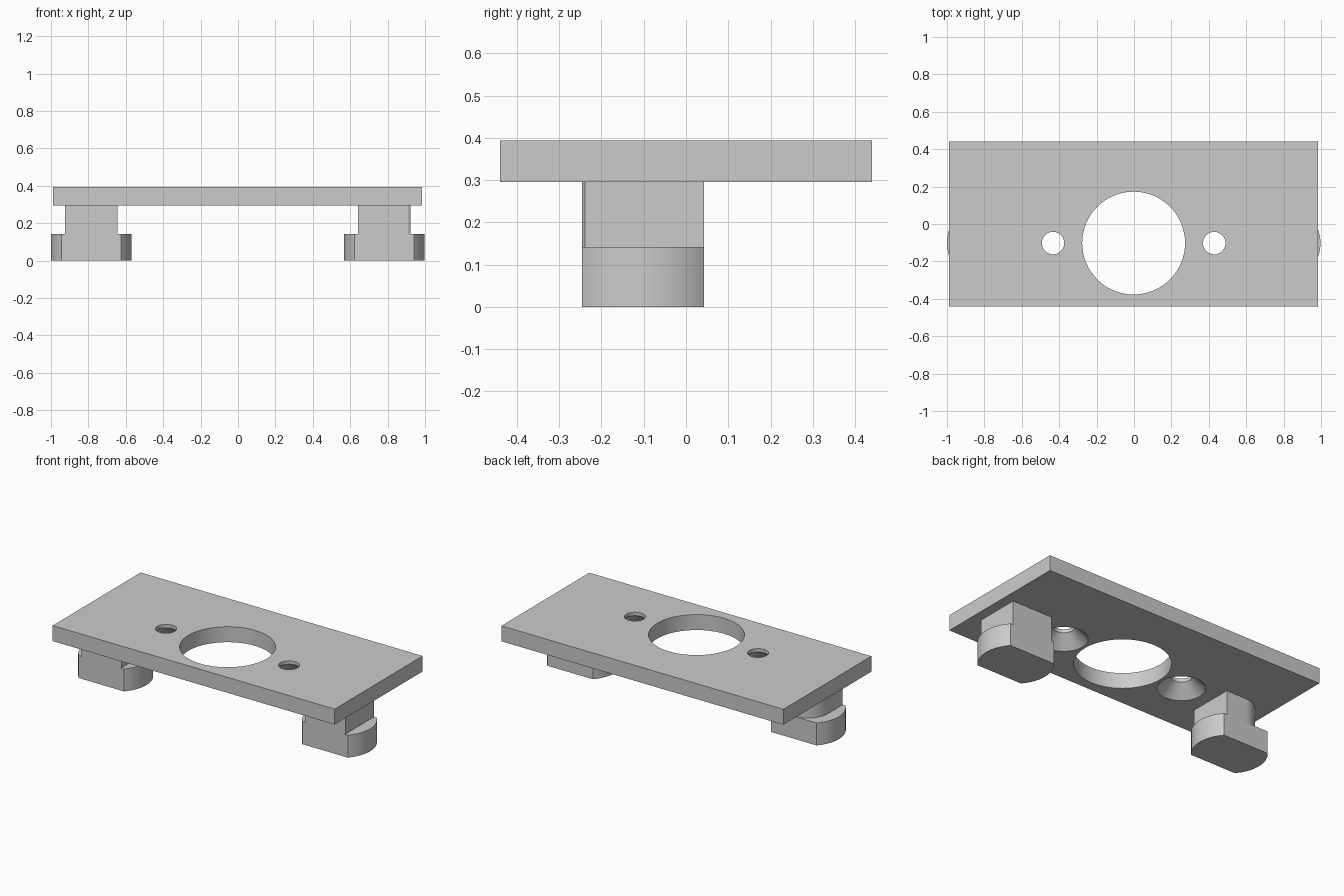
import bpy, bmesh
from math import radians, sin, cos, acos, asin, pi

if "Cube" in bpy.data.objects:
    bpy.data.objects.remove(bpy.data.objects["Cube"])

grey = bpy.data.materials.new("light_grey")
grey.use_nodes = True
grey.diffuse_color = (0.6, 0.6, 0.6, 1)
grey.node_tree.nodes["Principled BSDF"].inputs["Base Color"].default_value = (0.6, 0.6, 0.6, 1)


def loft(name, rings, centre=(0, 0)):
    """Solid through rings of equal point count, each given as (z, points)."""
    bm = bmesh.new()
    loops = [[bm.verts.new((x + centre[0], y + centre[1], z)) for x, y in pts] for z, pts in rings]
    for low, high in zip(loops, loops[1:]):
        for i in range(len(low)):
            j = (i + 1) % len(low)
            bm.faces.new((low[i], low[j], high[j], high[i]))
    bm.faces.new(loops[0][::-1])
    bm.faces.new(loops[-1])
    bmesh.ops.recalc_face_normals(bm, faces=bm.faces)
    mesh = bpy.data.meshes.new(name)
    bm.to_mesh(mesh)
    bm.free()
    mesh.materials.append(grey)
    obj = bpy.data.objects.new(name, mesh)
    bpy.context.collection.objects.link(obj)
    return obj


def arc(radius, start, end, steps, cx=0, cy=0):
    return [(cx + radius * cos(start + (end - start) * i / steps),
             cy + radius * sin(start + (end - start) * i / steps)) for i in range(steps + 1)]


def circle(radius, steps=64):
    return arc(radius, 0, 2 * pi, steps)[:-1]


def activate(obj):
    bpy.ops.object.select_all(action='DESELECT')
    obj.select_set(True)
    bpy.context.view_layer.objects.active = obj


def cut(target, cutter):
    cutter.hide_render = True
    mod = target.modifiers.new("cut", 'BOOLEAN')
    mod.operation = 'DIFFERENCE'
    mod.solver = 'EXACT'
    mod.object = cutter
    activate(target)
    bpy.ops.object.modifier_apply(modifier=mod.name)
    bpy.data.objects.remove(cutter)


LOBE_TOP, PLATE_LOW, PLATE_TOP = 0.142, 0.295, 0.393
ROW_Y = -0.102

# Plate with a central opening and two screw holes countersunk from below
outline = [(-0.99, -0.44), (0.985, -0.44), (0.985, 0.44), (-0.99, 0.44)]
plate = loft("plate", [(PLATE_LOW, outline), (PLATE_TOP, outline)])
cut(plate, loft("opening_cutter", [(0.2, circle(0.275)), (0.5, circle(0.275))], (-0.002, ROW_Y)))
for x in (-0.433, 0.429):
    screw = [(PLATE_LOW - 0.01, circle(0.147)), (PLATE_TOP - 0.022, circle(0.06)), (0.5, circle(0.06))]
    cut(plate, loft("screw_cutter", screw, (x, ROW_Y)))

# Feet: round lobes with flat front and back, below square stems
LOBE_R, HALF_Y, HALF_X = 0.215, 0.1445, 0.14
flat = asin(HALF_Y / LOBE_R)
lobe = arc(LOBE_R, -flat, flat, 20) + arc(LOBE_R, pi - flat, pi + flat, 20)
square_front = [(-HALF_X, -HALF_Y), (HALF_X, -HALF_Y)]
right_stem = square_front + [(HALF_X, HALF_Y)] + arc(HALF_X, pi / 2, pi, 16, 0, HALF_Y - HALF_X)
left_stem = [(-HALF_X, -HALF_Y), (HALF_X - 0.012, -HALF_Y), (HALF_X, 0.007 - HALF_Y),
             (HALF_X, HALF_Y), (-HALF_X, HALF_Y)]
parts = [plate]
for side, x, stem in (("right", -0.785, right_stem), ("left", 0.782, left_stem)):
    parts.append(loft(side + "_foot_lobe", [(0, lobe), (LOBE_TOP, lobe)], (x, ROW_Y)))
    parts.append(loft(side + "_foot_stem", [(LOBE_TOP, stem), (PLATE_LOW, stem)], (x, ROW_Y)))

# Smooth the curved walls and keep the edges crisp
for part in parts:
    activate(part)
    bpy.ops.object.shade_smooth_by_angle(angle=radians(20))
